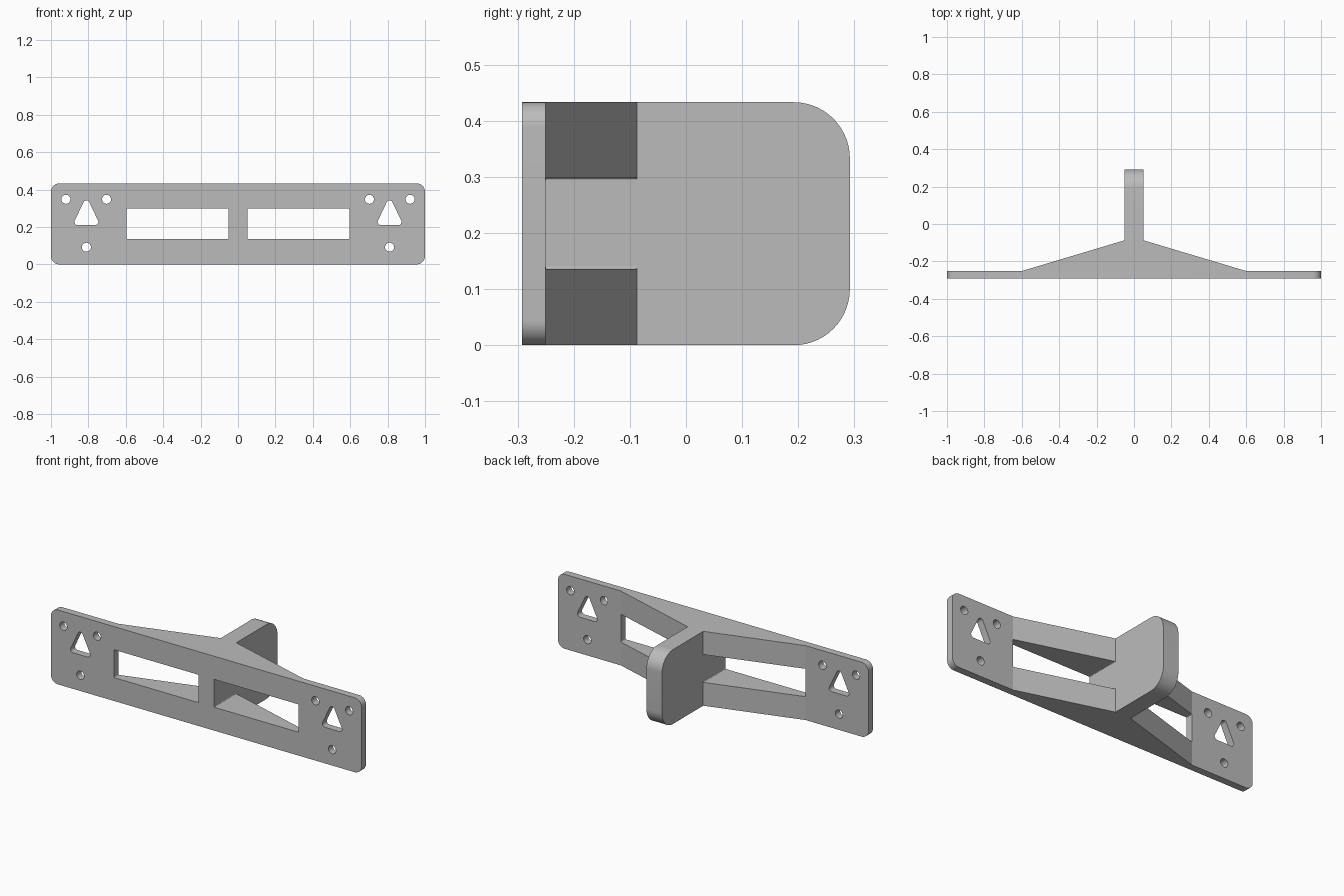
import bpy, bmesh
from math import cos, sin, pi, radians
from mathutils import Vector

old = bpy.data.objects.get("Cube")
if old:
    bpy.data.objects.remove(old, do_unlink=True)

HEIGHT, FRONT, BACK = 0.433, -0.292, 0.292
PLATE_BACK, RIB_BACK = -0.25, -0.087

grey = bpy.data.materials.new("plain_grey")
grey.use_nodes = True
colour = (0.5, 0.5, 0.5, 1)
grey.diffuse_color = colour
grey.node_tree.nodes["Principled BSDF"].inputs["Base Color"].default_value = colour


def prism(name, outline, direction):
    """Extrude a closed 3D outline along a vector."""
    bm = bmesh.new()
    face = bm.faces.new([bm.verts.new(p) for p in outline])
    new = bmesh.ops.extrude_face_region(bm, geom=[face])["geom"]
    bmesh.ops.translate(bm, vec=direction,
                        verts=[v for v in new if isinstance(v, bmesh.types.BMVert)])
    bmesh.ops.recalc_face_normals(bm, faces=bm.faces)
    mesh = bpy.data.meshes.new(name)
    bm.to_mesh(mesh)
    bm.free()
    mesh.materials.append(grey)
    obj = bpy.data.objects.new(name, mesh)
    bpy.context.collection.objects.link(obj)
    return obj


def rounded(points, radius, steps=12):
    """Round every corner of a convex counter-clockwise polygon."""
    pts, out = [Vector(p) for p in points], []
    for i, p in enumerate(pts):
        a = (pts[i - 1] - p).normalized()
        b = (pts[(i + 1) % len(pts)] - p).normalized()
        half = a.angle(b) / 2
        centre = p + (a + b).normalized() * radius / sin(half)
        start = p + a * radius / (sin(half) / cos(half)) - centre
        sweep = pi - 2 * half
        for k in range(steps + 1):
            t = sweep * k / steps
            out.append(centre + Vector((start.x * cos(t) - start.y * sin(t),
                                        start.x * sin(t) + start.y * cos(t))))
    return out


def bevel_edges(bm, test, radius):
    edges = [e for e in bm.edges if all(test(v.co) for v in e.verts)]
    bmesh.ops.bevel(bm, geom=edges, offset=radius, segments=14,
                    profile=0.5, affect='EDGES')


# Body: plate, tapering ribs and rear fin share one plan profile
right = [(1, FRONT), (1, PLATE_BACK), (0.595, PLATE_BACK), (0.05, RIB_BACK), (0.05, BACK)]
plan = right + [(-x, y) for x, y in reversed(right)]
body = prism("mounting_bracket", [(x, y, 0) for x, y in plan], (0, 0, HEIGHT))

# Rounded plate corners and rounded fin corners
bm = bmesh.new()
bm.from_mesh(body.data)
for side in (-1, 1):
    for z in (0, HEIGHT):
        bevel_edges(bm, lambda c: abs(c.x - side) < 1e-4 and abs(c.z - z) < 1e-4, 0.045)
for z in (0, HEIGHT):
    bevel_edges(bm, lambda c: abs(c.y - BACK) < 1e-4 and abs(c.z - z) < 1e-4, 0.1)
bm.to_mesh(body.data)
bm.free()

# Openings: window between the ribs, triangular slot, three screw holes
openings = [("window", rounded([(0.05, 0.136), (0.595, 0.136),
                                (0.595, 0.298), (0.05, 0.298)], 0.004, 3)),
            ("triangle_slot", rounded([(0.737, 0.21), (0.884, 0.21), (0.8105, 0.365)], 0.017))]
for x, z in ((0.703, 0.348), (0.92, 0.348), (0.8105, 0.092)):
    openings.append(("screw_hole", [(x + 0.024 * cos(i * pi / 20), z + 0.024 * sin(i * pi / 20))
                                    for i in range(40)]))

cutters = []
for side in (-1, 1):
    for name, outline in openings:
        cutter = prism(name + "_cutter", [(side * x, -0.4, z) for x, z in outline], (0, 0.38, 0))
        cutter.hide_render = True
        cutters.append(cutter)
        cut = body.modifiers.new(name, 'BOOLEAN')
        cut.operation, cut.solver, cut.object = 'DIFFERENCE', 'EXACT', cutter

bpy.ops.object.select_all(action='DESELECT')
body.select_set(True)
bpy.context.view_layer.objects.active = body
for mod in list(body.modifiers):
    bpy.ops.object.modifier_apply(modifier=mod.name)
for cutter in cutters:
    bpy.data.objects.remove(cutter, do_unlink=True)

bpy.ops.object.shade_smooth_by_angle(angle=radians(12))
